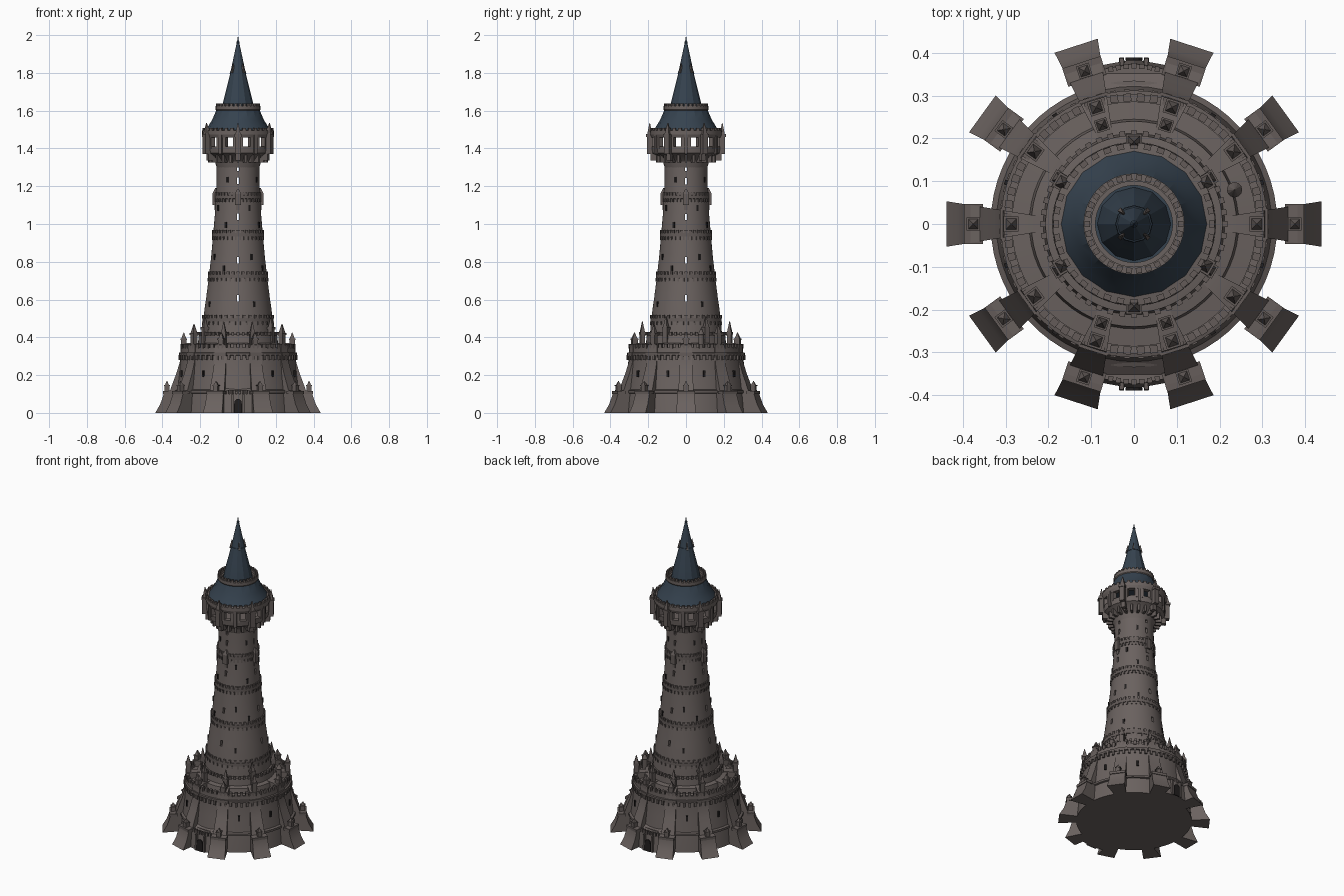
import bpy, bmesh, math
from mathutils import Matrix, Vector

old = bpy.data.objects.get("Cube")
if old:
    bpy.data.objects.remove(old, do_unlink=True)


def material(name, rgb):
    m = bpy.data.materials.new(name)
    m.use_nodes = True
    m.diffuse_color = (*rgb, 1)
    node = next(n for n in m.node_tree.nodes if n.type == 'BSDF_PRINCIPLED')
    node.inputs["Base Color"].default_value = (*rgb, 1)
    node.inputs["Roughness"].default_value = 0.9
    return m


STONE = material("warm grey stone", (0.145, 0.122, 0.115))
TRIM = material("weathered trim stone", (0.125, 0.105, 0.099))
SLATE = material("blue slate", (0.036, 0.055, 0.078))
DARK = material("dark opening", (0.015, 0.013, 0.013))
TAU = math.tau


def finish(name, bm, mat):
    bmesh.ops.recalc_face_normals(bm, faces=bm.faces)
    me = bpy.data.meshes.new(name)
    bm.to_mesh(me)
    bm.free()
    me.materials.append(mat)
    ob = bpy.data.objects.new(name, me)
    bpy.context.collection.objects.link(ob)
    return ob


def lathe(name, profile, mat, seg=60, closed=False):
    """Spin an (r, z) profile; a closed profile makes a hollow ring."""
    bm = bmesh.new()
    vs = [bm.verts.new((r, 0, z)) for r, z in profile]
    pairs = list(zip(vs, vs[1:]))
    if closed:
        pairs.append((vs[-1], vs[0]))
    es = [bm.edges.new(p) for p in pairs]
    bmesh.ops.spin(bm, geom=vs + es, cent=(0, 0, 0), axis=(0, 0, 1),
                   angle=TAU, steps=seg, use_merge=True)
    bmesh.ops.remove_doubles(bm, verts=bm.verts, dist=1e-5)
    return finish(name, bm, mat)


def polar(a, r, z):
    return Matrix.Rotation(a, 4, 'Z') @ Matrix.Translation((r, 0, z))


def block(bm, a, r, z, size, top=1.0):
    """Box standing on z, size = radial, tangential, height; top scales its upper face."""
    vs = bmesh.ops.create_cube(bm, size=1)['verts']
    for v in vs:
        k = top if v.co.z > 0 else 1
        v.co = Vector((v.co.x * size[0] * k, v.co.y * size[1] * k, (v.co.z + 0.5) * size[2]))
    bmesh.ops.transform(bm, matrix=polar(a, r, z), verts=vs)


def blocks(name, angles, r, z, size, mat, top=1.0):
    bm = bmesh.new()
    for a in angles:
        block(bm, a, r, z, size, top)
    return finish(name, bm, mat)


def pinnacles(name, angles, r, z, w, h, mat=TRIM):
    """Square turrets with a collar and pointed cap."""
    bm = bmesh.new()
    for a in angles:
        block(bm, a, r, z, (w, w, h * 0.6))
        block(bm, a, r, z + h * 0.55, (w * 1.25, w * 1.25, h * 0.09))
        block(bm, a, r, z + h * 0.64, (w * 0.9, w * 0.9, h * 0.36), 0.12)
    return finish(name, bm, mat)


def around(n, start=0.0):
    return [math.radians(start) + TAU * i / n for i in range(n)]


def degrees(*values):
    return [math.radians(v) for v in values]


# Round base with stepped terraces
lathe("base_drum", [(0, 0), (.335, 0), (.325, .1), (.312, .2), (.303, .3), (.303, .345),
                    (.285, .345), (.285, .33), (.245, .335), (.24, .365), (.212, .37),
                    (.207, .415), (.18, .42), (0, .42)], STONE)
lathe("base_moulding", [(.318, .1), (.335, .105), (.335, .118), (.318, .125)], TRIM, closed=True)
lathe("terrace_moulding", [(.295, .3), (.312, .306), (.312, .318), (.295, .322)], TRIM, closed=True)
blocks("terrace_merlons", around(60, 3), .296, .34, (.018, .018, .026), TRIM)
blocks("terrace_corbels", around(60, 3), .308, .28, (.014, .013, .026), TRIM)
blocks("step_merlons", around(48), .212, .41, (.012, .014, .018), TRIM)

# Ten flared buttresses
side = [(.2, 0), (.438, 0), (.412, .045), (.393, .1), (.393, .115), (.36, .118), (.345, .16),
        (.326, .21), (.308, .27), (.304, .36), (.27, .37), (.2, .37)]
bm = bmesh.new()
for a in around(10):
    rot = Matrix.Rotation(a, 4, 'Z')
    rows = [[bm.verts.new(rot @ Vector((r, s * (.031 + (r - .3) * .16), z))) for r, z in side]
            for s in (-1, 1)]
    bm.faces.new(rows[0])
    bm.faces.new(rows[1][::-1])
    for i in range(len(side)):
        j = (i + 1) % len(side)
        bm.faces.new((rows[0][i], rows[0][j], rows[1][j], rows[1][i]))
finish("buttresses", bm, STONE)
blocks("buttress_ledges", around(10), .375, .1, (.045, .094, .016), TRIM)
blocks("buttress_collars", around(10), .296, .3, (.034, .072, .02), TRIM)
pinnacles("ledge_turrets", around(10), .376, .11, .025, .058)
pinnacles("low_turrets", degrees(0, 72, 108, 180, 252, 288), .287, .34, .028, .085)
pinnacles("tall_turrets", degrees(36, 144, 216, 324), .288, .34, .028, .13)
pinnacles("inner_turrets", degrees(72, 108, 252, 288), .243, .33, .024, .155)
pinnacles("step_turrets", degrees(31, 149, 211, 329), .205, .36, .026, .15)
lathe("stair_turret", [(0, .33), (.015, .33), (.015, .41), (.018, .415), (0, .45)], TRIM,
      12).location = (.235, .08, 0)

# Front and back bastions with doors
plan = [(-.125, .25), (.125, .25), (.125, .362), (0, .385), (-.125, .362)]
for label, s in (("front", -1), ("back", 1)):
    bm = bmesh.new()
    low = [bm.verts.new((x, s * y, 0)) for x, y in plan]
    high = [bm.verts.new((x, s * (y - .01), .1 if y > .3 else .19)) for x, y in plan]
    bm.faces.new(low)
    bm.faces.new((high[0], high[1], high[2], high[4]))
    bm.faces.new((high[2], high[3], high[4]))
    for i in range(5):
        bm.faces.new((low[i], low[(i + 1) % 5], high[(i + 1) % 5], high[i]))
    finish(label + "_bastion", bm, STONE)
    bm = bmesh.new()
    mid = s * math.pi / 2
    for i in range(-3, 4):
        block(bm, mid + i * .05, .366 + .004 * (3 - abs(i)) / 3, .1, (.012, .012, .022))
    for t in (-.075, .075):
        block(bm, mid + t, .38, 0, (.02, .012, .1), .8)
    finish(label + "_bastion_merlons", bm, TRIM)
    bm = bmesh.new()
    arch = [(.02, .0), (.02, .05)] + [(.02 * math.cos(t), .05 + .025 * math.sin(t))
                                      for t in (.5, 1, 1.57, 2.1, 2.6)] + [(-.02, .05), (-.02, 0)]
    bm.faces.new([bm.verts.new((x, s * .389, z)) for x, z in arch])
    geom = bmesh.ops.extrude_face_region(bm, geom=bm.faces[:])['geom']
    bmesh.ops.translate(bm, vec=(0, -s * .007, 0),
                        verts=[g for g in geom if isinstance(g, bmesh.types.BMVert)])
    finish(label + "_door", bm, DARK)
blocks("base_windows", [a for a in around(10, 18) if abs(math.sin(a)) < .9], .314, .19,
       (.008, .012, .035), DARK)

# Tapering shaft with slits cut through it
shaft = lathe("shaft", [(0, .4), (.192, .4), (.184, .5), (.17, .6), (.154, .72), (.141, .84),
                        (.131, .95), (.122, 1.06), (.117, 1.15), (.113, 1.24), (.113, 1.33),
                        (0, 1.33)], STONE)
bm = bmesh.new()
for z in (.59, .79, 1.02, 1.21, 1.28):
    block(bm, 0, 0, z, (.6, .013, .034))
    block(bm, math.pi / 2, 0, z + .001, (.6, .013, .034))
cutter = finish("slit_cutter", bm, DARK)
cutter.hide_render = True
cutter.display_type = 'WIRE'
cutter.hide_set(True)
cut = shaft.modifiers.new("slits", 'BOOLEAN')
cut.operation, cut.solver, cut.use_self, cut.object = 'DIFFERENCE', 'EXACT', True, cutter

# Shaft bands: moulding, corbels and merlons
for i, (r, z) in enumerate([(.186, .48), (.156, .71), (.134, .93), (.12, 1.13)]):
    lathe(f"band_{i}", [(r - .02, z), (r + .003, z + .004), (r + .003, z + .022),
                        (r - .02, z + .026)], TRIM, closed=True)
    blocks(f"band_{i}_merlons", around(36), r - .002, z + .02, (.011, .014, .018), TRIM)
    blocks(f"band_{i}_corbels", around(36, 5), r, z - .014, (.01, .009, .018), TRIM)
for i, (r, z) in enumerate([(.1745, .56), (.15, .75), (.144, .81), (.1285, .98),
                            (.121, 1.07), (.1135, 1.22)]):
    blocks(f"shaft_slits_{i}", around(4, 30 + 30 * (i % 2)), r, z, (.006, .012, .03), DARK)

# Small oriels on the upper shaft
bm = bmesh.new()
for a in around(4):
    block(bm, a, .119, 1.1, (.03, .03, .06))
    block(bm, a, .119, 1.16, (.034, .034, .03), .1)
    block(bm, a, .114, 1.075, (.02, .02, .03))
finish("oriels", bm, TRIM)

# Corbelled gallery, hollow behind its openings
lathe("gallery_corbel", [(0, 1.3), (.113, 1.3), (.122, 1.33), (.15, 1.36), (.178, 1.375),
                         (.182, 1.41), (.155, 1.41), (.155, 1.39), (0, 1.39)], STONE, 48)
blocks("gallery_brackets", around(24), .142, 1.325, (.035, .013, .05), TRIM)
blocks("gallery_piers", around(12), .168, 1.4, (.026, .054, .07), STONE)
blocks("gallery_shafts", around(12), .183, 1.37, (.012, .018, .12), TRIM)
lathe("gallery_lintel", [(.155, 1.457), (.183, 1.457), (.19, 1.475), (.19, 1.495), (.155, 1.5)],
      STONE, 48, True)
blocks("gallery_merlons", around(36), .182, 1.49, (.013, .017, .018), TRIM)
pinnacles("gallery_turrets", around(6, 30), .192, 1.37, .03, .165)
blocks("turret_brackets", around(6, 30), .172, 1.335, (.03, .024, .04), TRIM)

# Lower roof, ring parapet and spire
lathe("lower_roof", [(0, 1.49), (.172, 1.495), (.156, 1.52), (.135, 1.555), (.116, 1.6),
                     (0, 1.6)], SLATE, 16)
lathe("upper_parapet", [(.09, 1.59), (.107, 1.59), (.118, 1.605), (.118, 1.625), (.1, 1.625),
                        (.1, 1.61), (.09, 1.61)], STONE, 48, True)
blocks("upper_merlons", around(30), .109, 1.62, (.013, .014, .018), TRIM)
lathe("spire", [(0, 1.6), (.086, 1.6), (.078, 1.65), (.06, 1.72), (.043, 1.79), (.028, 1.86),
                (.013, 1.93), (.005, 1.965), (0, 1.965)], SLATE, 12)
lathe("spire_collar", [(.035, 1.795), (.044, 1.798), (.042, 1.808), (.033, 1.81)], SLATE, 12, True)
blocks("spire_dormers", around(4, 45), .036, 1.8, (.026, .011, .05), TRIM, .1)
lathe("finial", [(0, 1.94), (.005, 1.95), (.009, 1.962), (.004, 1.972), (0, 2.0)], SLATE, 8)

# Smooth the round parts and keep their edges sharp
bpy.ops.object.select_all(action='DESELECT')
for ob in bpy.context.collection.objects:
    if ob.type == 'MESH' and ob != cutter:
        ob.select_set(True)
        bpy.context.view_layer.objects.active = ob
bpy.ops.object.shade_smooth_by_angle(angle=math.radians(20))
